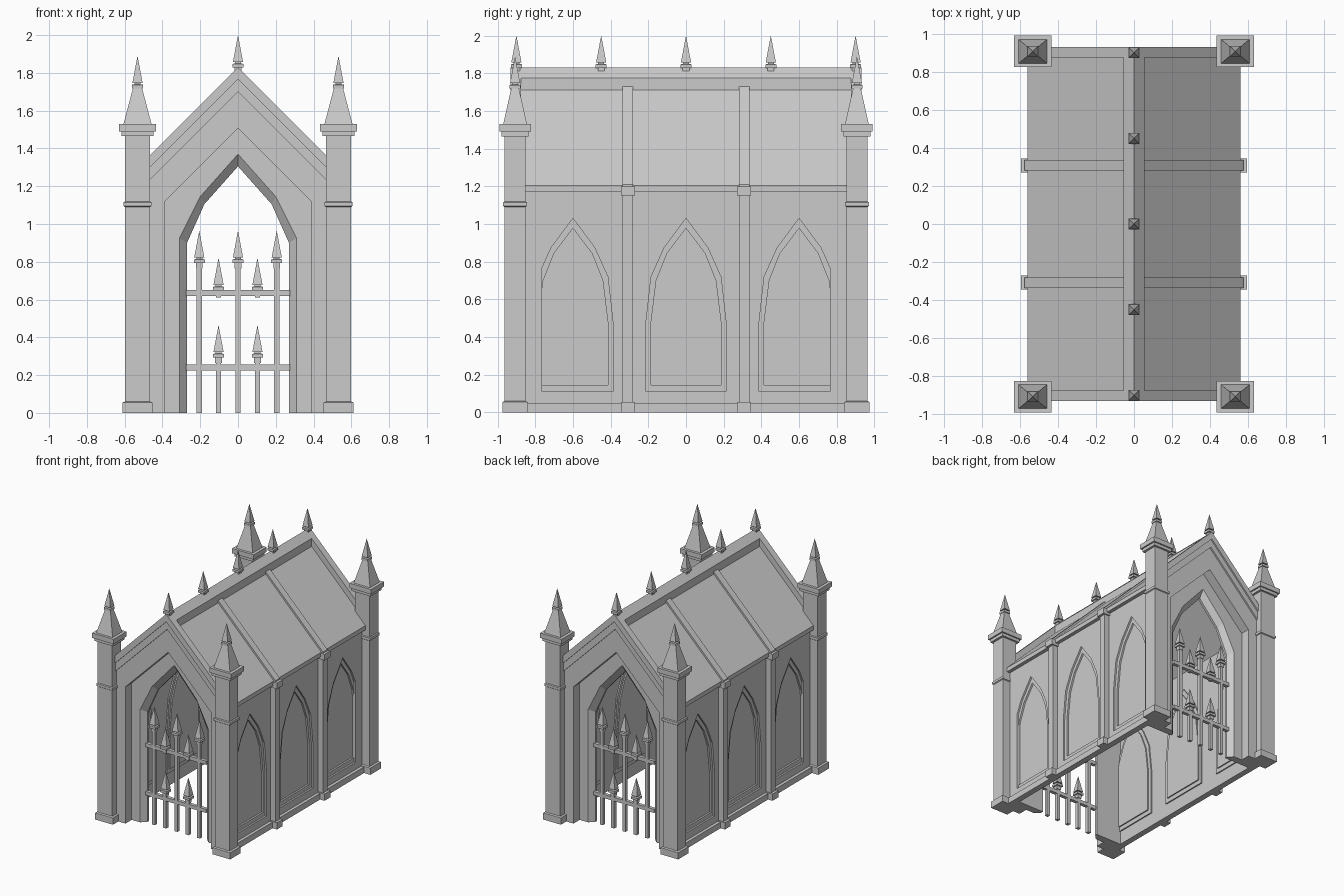
import bpy, bmesh

if "Cube" in bpy.data.objects:
    bpy.data.objects.remove(bpy.data.objects["Cube"], do_unlink=True)

stone = bpy.data.materials.new("grey_stone")
stone.use_nodes = True
GREY = (0.6, 0.6, 0.6, 1)
stone.diffuse_color = GREY
stone.node_tree.nodes["Principled BSDF"].inputs["Base Color"].default_value = GREY


def finish(name, bm):
    bmesh.ops.recalc_face_normals(bm, faces=bm.faces)
    mesh = bpy.data.meshes.new(name)
    bm.to_mesh(mesh)
    bm.free()
    mesh.materials.append(stone)
    obj = bpy.data.objects.new(name, mesh)
    bpy.context.collection.objects.link(obj)
    return obj


def prism(name, outline, axis, a, b):
    """Extrude an outline (horizontal, height) along axis from a to b."""
    bm = bmesh.new()
    rings = []
    for d in (a, b):
        rings.append([bm.verts.new((d, h, z) if axis == "x" else (h, d, z))
                      for h, z in outline])
    bm.faces.new(rings[0])
    bm.faces.new(rings[1])
    n = len(outline)
    for i in range(n):
        j = (i + 1) % n
        bm.faces.new((rings[0][i], rings[0][j], rings[1][j], rings[1][i]))
    return finish(name, bm)


def square_lathe(name, x, y, profile, depth=1.0):
    """Stack square sections (half width, height); a zero width makes a tip."""
    bm = bmesh.new()
    rings = []
    for r, z in profile:
        ring = [(-r, -r), (r, -r), (r, r), (-r, r)]
        rings.append([bm.verts.new((x + u, y + v * depth, z)) for u, v in ring])
    for lo, hi in zip(rings, rings[1:]):
        for i in range(4):
            j = (i + 1) % 4
            bm.faces.new((lo[i], lo[j], hi[j], hi[i]))
    bm.faces.new(rings[0])
    bm.faces.new(rings[-1])
    bmesh.ops.remove_doubles(bm, verts=bm.verts, dist=0.0001)
    return finish(name, bm)


def box(name, x0, x1, y0, y1, z0, z1):
    return prism(name, [(x0, z0), (x1, z0), (x1, z1), (x0, z1)], "y", y0, y1)


def mirrored(half):
    """Close a half outline, listed from the outside in, across the middle."""
    return half + [(-h, z) for h, z in reversed(half) if h > 0]


def spear(name, x, y, tip):
    rise = [(.018, .2), (.018, .172), (.029, .172), (.029, .153),
            (.016, .15), (.016, .143), (.027, .143), (0, 0)]
    return square_lathe(name, x, y, [(r, tip - d) for r, d in rise])


# Corner pillars with caps, spires and finials
pillar = [(.08, 0), (.08, .055), (.066, .06), (.066, 1.09), (.074, 1.095),
          (.074, 1.115), (.066, 1.12), (.066, 1.465), (.085, 1.465),
          (.085, 1.49), (.098, 1.49), (.098, 1.53), (.074, 1.53), (.024, 1.72)]
for sx in (-1, 1):
    for sy in (-1, 1):
        square_lathe("corner_pillar", sx * .532, sy * .907, pillar, .85)
        spear("pillar_finial", sx * .532, sy * .907, 1.89)

# Side walls: three bays with stepped pointed-arch panels
outer_arch = [(0, 1.03), (.115, .875), (.185, .72), (.212, .48), (.212, .11), (0, .11)]
inner_arch = [(0, .977), (.1, .845), (.158, .7), (.185, .48), (.185, .145), (0, .145)]
bay = [(0, 0), (.3, 0), (.3, 1.18), (0, 1.18)] + outer_arch
trim = outer_arch + inner_arch[::-1]
for sx in (-1, 1):
    for cy in (-.6, 0, .6):
        for sy in (-1, 1):
            for name, shape, d0, d1 in (("side_wall", bay, .505, .53),
                                        ("panel_trim", trim, .495, .516),
                                        ("panel", inner_arch, .485, .502)):
                prism(name, [(cy + sy * h, z) for h, z in shape], "x", sx * d0, sx * d1)
    x0, x1 = sorted((sx * .51, sx * .555))
    box("plinth", x0, x1, -.88, .88, 0, .05)
    # Buttresses
    for cy in (-.308, .308):
        for name, out, w, z0, z1 in (("buttress", .575, .028, .05, 1.16),
                                     ("buttress_base", .595, .037, 0, .055),
                                     ("buttress_cap", .595, .037, 1.15, 1.2)):
            x0, x1 = sorted((sx * .51, sx * out))
            box(name, x0, x1, cy - w, cy + w, z0, z1)


# Roof, ribs and ridge
def chevron(top, bottom, reach):
    return [(-reach, top - reach), (0, top), (reach, top - reach),
            (reach, bottom - reach), (0, bottom), (-reach, bottom - reach)]


roof_half = [(.52, 1.17), (.56, 1.17), (.56, 1.205), (0, 1.765)]
prism("roof", mirrored(roof_half) + [(0, 1.69)], "y", -.89, .89)
for cy in (-.308, .308):
    prism("roof_rib", chevron(1.785, 1.75, .575), "y", cy - .028, cy + .028)
prism("ridge", mirrored([(.055, 1.7), (.055, 1.775), (0, 1.83)]), "y", -.89, .89)
for y in (-.9, -.45, 0, .45, .9):
    spear("ridge_finial", 0, y, 2.0)

# Gable ends: copings, stepped portal and pointed doorway
gable = mirrored([(.53, 0), (.53, 1.21), (0, 1.74)])
niche = mirrored([(.387, 0), (.387, 1.12), (0, 1.507)])
arch_front = mirrored([(.31, 0), (.31, .925), (.2, 1.145), (0, 1.37)])
arch_back = mirrored([(.27, 0), (.27, .9), (.178, 1.105), (0, 1.305)])


def doorway_lining(s):
    """Splayed lining from the portal face to the narrower opening."""
    bm = bmesh.new()
    rows = [[bm.verts.new((h, s * y, z)) for h, z in shape]
            for shape, y in ((arch_front, .825), (arch_back, .785),
                             (arch_back, .765), (arch_front, .765))]
    for k in range(4):
        a, b = rows[k], rows[(k + 1) % 4]
        for i in range(len(a) - 1):
            bm.faces.new((a[i], a[i + 1], b[i + 1], b[i]))
    for i in (0, -1):
        bm.faces.new([row[i] for row in rows])
    finish("doorway_lining", bm)


for s in (-1, 1):
    prism("coping", chevron(1.83, 1.767, .53), "y", s * .875, s * .93)
    prism("coping_moulding", chevron(1.767, 1.7, .53), "y", s * .875, s * .918)
    prism("portal_front", gable + niche[::-1], "y", s * .825, s * .905)
    prism("portal_back", gable + arch_front[::-1], "y", s * .765, s * .825)
    doorway_lining(s)

    # Gate
    gy = s * .79
    for z in (.24, .635):
        box("gate_rail", -.275, .275, gy - .014, gy + .014, z - .015, z + .015)
    for x in (-.205, 0, .205):
        box("gate_bar", x - .014, x + .014, gy - .014, gy + .014, 0, .79)
        spear("gate_spear", x, gy, .965)
    for x in (-.103, .103):
        for z0, tip in ((0, .465), (.61, .82)):
            box("short_gate_bar", x - .014, x + .014, gy - .014, gy + .014, z0, tip - .17)
            spear("short_gate_spear", x, gy, tip)
